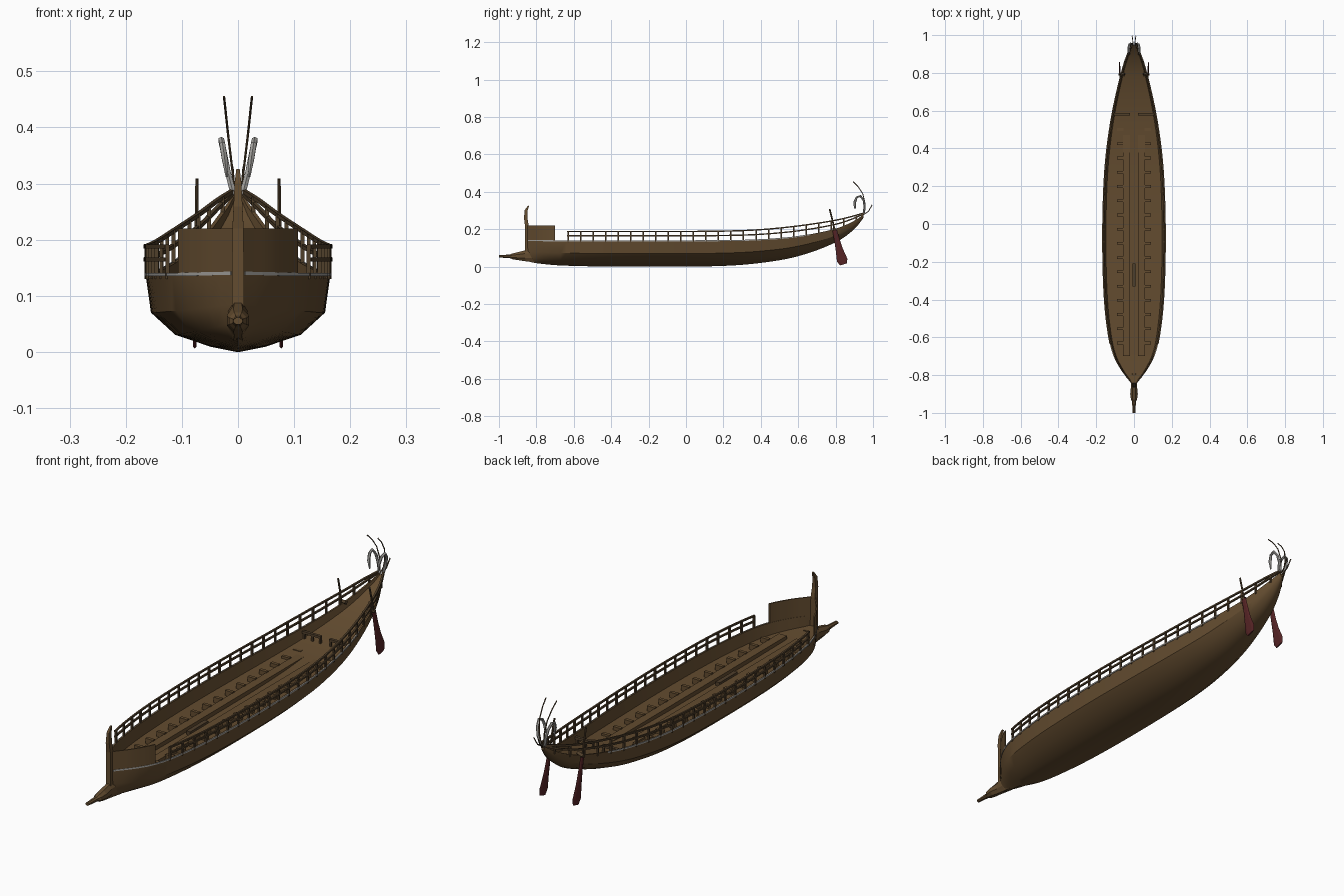
import bpy, bmesh, math
from mathutils import Vector

cube = bpy.data.objects.get("Cube")
if cube:
    bpy.data.objects.remove(cube, do_unlink=True)


def material(name, rgb):
    m = bpy.data.materials.new(name)
    m.use_nodes = True
    m.diffuse_color = (*rgb, 1)
    bsdf = m.node_tree.nodes["Principled BSDF"]
    bsdf.inputs["Base Color"].default_value = (*rgb, 1)
    bsdf.inputs["Roughness"].default_value = 0.8
    return m


WOOD = material("brown wood", (0.125, 0.072, 0.029))
DARK = material("dark wood", (0.08, 0.05, 0.024))
RED = material("dark red paint", (0.09, 0.017, 0.018))
GREY = material("pale grey", (0.38, 0.37, 0.35))

# Hull lines: y, half width, keel height, gunwale height, rail height
LINES = [
    (-0.85, 0.008, 0.030, 0.142, 0.19),
    (-0.82, 0.032, 0.022, 0.142, 0.19),
    (-0.78, 0.063, 0.016, 0.141, 0.19),
    (-0.70, 0.107, 0.008, 0.140, 0.19),
    (-0.60, 0.133, 0.004, 0.140, 0.19),
    (-0.40, 0.156, 0.000, 0.140, 0.19),
    (-0.10, 0.165, 0.000, 0.140, 0.19),
    (0.20, 0.159, 0.004, 0.141, 0.192),
    (0.40, 0.143, 0.020, 0.146, 0.200),
    (0.60, 0.112, 0.056, 0.163, 0.220),
    (0.80, 0.066, 0.130, 0.203, 0.250),
    (0.90, 0.034, 0.200, 0.245, 0.273),
    (0.95, 0.008, 0.262, 0.280, 0.288),
]


def slope(i, c):
    a, b = LINES[max(i - 1, 0)], LINES[min(i + 1, len(LINES) - 1)]
    return (b[c] - a[c]) / (b[0] - a[0])


def line(y, c):
    """Smooth value of column c of the hull lines at y."""
    i = 0
    while i < len(LINES) - 2 and y > LINES[i + 1][0]:
        i += 1
    h = LINES[i + 1][0] - LINES[i][0]
    t = min(max((y - LINES[i][0]) / h, 0), 1)
    s = t * t * (3 - 2 * t)
    bend = h * t * (1 - t) * (slope(i, c) * (1 - t) - slope(i + 1, c) * t)
    return LINES[i][c] * (1 - s) + LINES[i + 1][c] * s + bend


def steps(a, b, n):
    return [a + (b - a) * i / n for i in range(n + 1)]


def loft(bm, rings):
    rows = [[bm.verts.new(p) for p in r] for r in rings]
    n = len(rows[0])
    for a, b in zip(rows, rows[1:]):
        for i in range(n):
            j = (i + 1) % n
            bm.faces.new((a[i], a[j], b[j], b[i]))
    bm.faces.new(rows[0][::-1])
    bm.faces.new(rows[-1])


def sweep(bm, path, sizes, sides=4):
    """Sweep a section along a path; sizes are (half x, half depth), one or per point."""
    pts = [Vector(p) for p in path]
    if not isinstance(sizes, list):
        sizes = [sizes] * len(pts)
    grow = 1 / math.cos(math.pi / sides)
    rings = []
    for i, p in enumerate(pts):
        t = (pts[min(i + 1, len(pts) - 1)] - pts[max(i - 1, 0)]).normalized()
        n = t.cross(Vector((1, 0, 0))).normalized()
        u = n.cross(t)
        angles = [math.tau * (k + 0.5) / sides for k in range(sides)]
        rings.append([p + (u * math.cos(a) * sizes[i][0] + n * math.sin(a) * sizes[i][1]) * grow
                      for a in angles])
    loft(bm, rings)


def box(bm, x0, x1, y0, y1, z0, z1):
    loft(bm, [[(x0, y0, z), (x1, y0, z), (x1, y1, z), (x0, y1, z)] for z in (z0, z1)])


def finish(name, bm, mat, smooth=False):
    bmesh.ops.recalc_face_normals(bm, faces=bm.faces)
    mesh = bpy.data.meshes.new(name)
    bm.to_mesh(mesh)
    bm.free()
    mesh.materials.append(mat)
    ob = bpy.data.objects.new(name, mesh)
    bpy.context.collection.objects.link(ob)
    if smooth:
        bpy.ops.object.select_all(action="DESELECT")
        bpy.context.view_layer.objects.active = ob
        ob.select_set(True)
        bpy.ops.object.shade_smooth_by_angle(angle=math.radians(32))
    return ob


# Hull shell with its inner walls and deck
DECK = 0.64
SECTION = [(0.3, 0.07), (0.68, 0.22), (0.94, 0.5), (1, 1)]


def hull_ring(y):
    w, k, g = line(y, 1), line(y, 2), line(y, 3)
    half = [(w * a, k + b * (g - k)) for a, b in SECTION]
    inner = w - min(0.007, w * 0.3)
    deck = k + DECK * (g - k)
    half += [(inner, g), (inner * 0.94, deck)]
    return ([(0, y, k)] + [(x, y, z) for x, z in half] + [(0, y, deck)]
            + [(-x, y, z) for x, z in reversed(half)])


bm = bmesh.new()
loft(bm, [hull_ring(y) for y in steps(-0.85, 0.95, 60)])
finish("hull", bm, WOOD, True)

# Ram and upright stem post
bm = bmesh.new()
sweep(bm, [(0, -0.79, 0.06), (0, -0.86, 0.058), (0, -0.90, 0.056), (0, -0.93, 0.055),
           (0, -0.94, 0.055), (0, -1, 0.055)],
      [(0.02, 0.04), (0.016, 0.029), (0.02, 0.021), (0.016, 0.015), (0.01, 0.01), (0.008, 0.006)], 8)
finish("ram", bm, WOOD)
bm = bmesh.new()
sweep(bm, [(0, -0.85, 0.05), (0, -0.851, 0.22), (0, -0.857, 0.26), (0, -0.855, 0.30), (0, -0.842, 0.325)],
      [(0.011, 0.012), (0.01, 0.01), (0.008, 0.009), (0.006, 0.008), (0.003, 0.003)])
finish("stem_post", bm, WOOD)

# Rowing deck: mast step
bm = bmesh.new()
box(bm, -0.009, 0.009, -0.33, -0.21, 0.08, 0.105)
finish("mast_step", bm, DARK)

for side, s in (("left", 1), ("right", -1)):
    # Raised screen around the bow
    bm = bmesh.new()
    rings = []
    for y in steps(-0.85, -0.70, 10):
        w = line(y, 1)
        rings.append([(s * x, y, z) for x, z in
                      ((w, 0.135), (w, 0.22), (w - 0.006, 0.22), (w - 0.006, 0.135))])
    loft(bm, rings)
    finish(side + "_bow_screen", bm, WOOD, True)

    # Pale band below the gunwale
    bm = bmesh.new()
    sweep(bm, [(s * line(y, 1), y, line(y, 3) - 0.002) for y in steps(-0.845, 0.66, 40)], (0.0015, 0.003))
    finish(side + "_gunwale_band", bm, GREY)

    # Open railing: two bars and regular posts
    bm = bmesh.new()
    for f in (0.5, 0.96):
        sweep(bm, [(s * line(y, 1), y, line(y, 3) * (1 - f) + line(y, 4) * f)
                   for y in steps(-0.635, 0.955, 48)], (0.0035, 0.0035))
    for y in steps(-0.63, 0.91, 23):
        x = s * (line(y, 1) - 0.002)
        sweep(bm, [(x, y, line(y, 3) - 0.01), (x, y, line(y, 4))], (0.0035, 0.004))
    finish(side + "_railing", bm, DARK)

    # Gangway plank and rowing benches
    bm = bmesh.new()
    box(bm, s * 0.022, s * 0.058, -0.7, 0.58, 0.085, 0.107)
    finish(side + "_gangway", bm, WOOD)
    bm = bmesh.new()
    for y in steps(-0.63, 0.5, 15):
        box(bm, s * 0.055, s * 0.09, y - 0.007, y + 0.007, 0.08, 0.112)
    finish(side + "_benches", bm, WOOD)

    # Crossbeam frame before the stern deck
    bm = bmesh.new()
    box(bm, s * 0.02, s * 0.105, 0.575, 0.587, 0.142, 0.152)
    for x in (0.024, 0.06, 0.098):
        box(bm, s * (x - 0.004), s * (x + 0.004), 0.577, 0.585, 0.1, 0.145)
    finish(side + "_crossbeam", bm, DARK)

    # Steering oar: shaft and blade
    bm = bmesh.new()
    sweep(bm, [(s * 0.073, 0.768, 0.308), (s * 0.074, 0.785, 0.24), (s * 0.075, 0.80, 0.17)], (0.003, 0.004), 6)
    sweep(bm, [(s * 0.05, 0.79, 0.205), (s * 0.08, 0.795, 0.2)], (0.006, 0.006))
    finish(side + "_oar_shaft", bm, DARK)
    bm = bmesh.new()
    sweep(bm, [(s * 0.075, 0.795, 0.195), (s * 0.075, 0.808, 0.14), (s * 0.076, 0.82, 0.09),
               (s * 0.077, 0.835, 0.035), (s * 0.077, 0.842, 0.012)],
          [(0.004, 0.011), (0.004, 0.013), (0.004, 0.017), (0.003, 0.025), (0.003, 0.017)], 6)
    finish(side + "_oar_blade", bm, RED)

    # Stern ornament: pale curled plume and thin dark feelers
    bm = bmesh.new()
    plume = [(0.008, 0.95, 0.28), (0.018, 0.955, 0.32), (0.025, 0.95, 0.355), (0.03, 0.932, 0.378),
             (0.028, 0.912, 0.37), (0.024, 0.902, 0.345), (0.02, 0.903, 0.312)]
    sweep(bm, [(s * x, y, z) for x, y, z in plume], [(0.005, 0.005)] * 5 + [(0.005, 0.007), (0.002, 0.004)], 6)
    finish(side + "_stern_plume", bm, GREY, True)
    bm = bmesh.new()
    for path in ([(0.005, 0.95, 0.28), (0.012, 0.957, 0.34), (0.018, 0.945, 0.39), (0.022, 0.92, 0.428),
                  (0.025, 0.893, 0.455)],
                 [(0.004, 0.945, 0.275), (0.007, 0.975, 0.295), (0.01, 0.995, 0.33)]):
        sweep(bm, [(s * x, y, z) for x, y, z in path], (0.002, 0.002), 6)
    finish(side + "_stern_feelers", bm, DARK)
